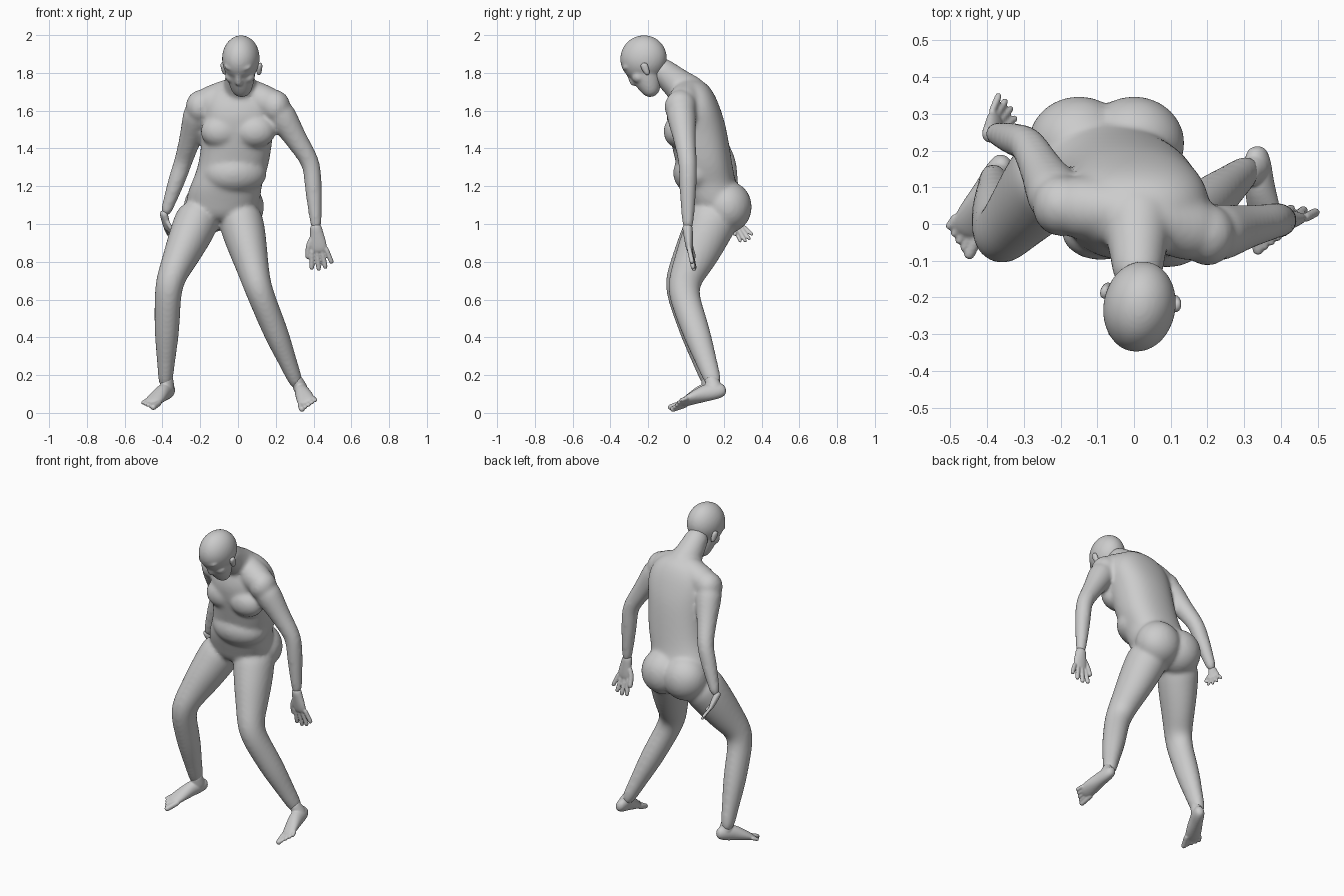
import bpy
import bmesh
import math
from mathutils import Matrix, Vector

default_cube = bpy.data.objects.get("Cube")
if default_cube:
    bpy.data.objects.remove(default_cube, do_unlink=True)

# One plain colour for the whole figure
skin = bpy.data.materials.new("plain grey")
skin.use_nodes = True
grey = (0.6, 0.6, 0.6, 1)
skin.diffuse_color = grey
skin.node_tree.nodes["Principled BSDF"].inputs["Base Color"].default_value = grey

SIDES = 16
ACROSS = Vector((1, 0, 0))
UP = Vector((0, 0, 1))


def ring(bm, centre, across, through, width, depth, fullness=1):
    """Rounded loop of vertices; a fullness below one squares it off."""
    corners = []
    for step in range(SIDES):
        angle = math.tau * step / SIDES
        out, back = (math.copysign(abs(part) ** fullness, part) for part in (math.cos(angle), math.sin(angle)))
        corners.append(bm.verts.new(centre + across * width * out + through * depth * back))
    return corners


def skin_rings(bm, rings):
    """Closed tube through a list of rings."""
    for lower, upper in zip(rings, rings[1:]):
        for here in range(SIDES):
            after = (here + 1) % SIDES
            bm.faces.new((lower[here], lower[after], upper[after], upper[here]))
    bm.faces.new(reversed(rings[0]))
    bm.faces.new(rings[-1])


def limb(bm, joints, widths, depths=None):
    """Tube along straight bones, its thickness given at even steps along them."""
    joints = [Vector(joint) for joint in joints]
    bones = len(joints) - 1
    steps = len(widths) - 1
    centres = []
    for step in range(steps + 1):
        place = bones * step / steps
        bone = min(int(place), bones - 1)
        centres.append(joints[bone].lerp(joints[bone + 1], place - bone))
    rings = []
    for step, (centre, width, depth) in enumerate(zip(centres, widths, depths or widths)):
        along = (centres[min(step + 1, steps)] - centres[max(step - 1, 0)]).normalized()
        across = (ACROSS - along * ACROSS.dot(along)).normalized()
        rings.append(ring(bm, centre, across, along.cross(across), width, depth))
    skin_rings(bm, rings)


def blob(bm, centre, radii):
    shape = Matrix.Translation(centre) @ Matrix.Diagonal(radii).to_4x4()
    bmesh.ops.create_icosphere(bm, subdivisions=3, radius=1, matrix=shape)


def frame(origin, forward, side, scale=1):
    """Placement with local x to the side, y forward and z upward."""
    forward = Vector(forward).normalized()
    side = Vector(side)
    side = (side - forward * side.dot(forward)).normalized()
    upward = side.cross(forward)
    if upward.z < 0:
        upward.negate()
    turn = Matrix((side, forward, upward)).transposed().to_4x4()
    return Matrix.Translation(origin) @ turn @ Matrix.Scale(scale, 4)


def fuse(name, bm, detail, placement=Matrix(), softness=4):
    """Blend overlapping shells into one soft skin."""
    bm.transform(placement)
    bmesh.ops.recalc_face_normals(bm, faces=bm.faces)
    mesh = bpy.data.meshes.new(name)
    bm.to_mesh(mesh)
    bm.free()
    mesh.materials.append(skin)
    part = bpy.data.objects.new(name, mesh)
    bpy.context.collection.objects.link(part)
    rounding = part.modifiers.new("rounding", 'SUBSURF')
    rounding.levels = rounding.render_levels = 2
    blend = part.modifiers.new("blend", 'REMESH')
    blend.mode = 'VOXEL'
    blend.voxel_size = detail
    blend.use_smooth_shade = True
    soften = part.modifiers.new("soften", 'SMOOTH')
    soften.iterations = softness


# Torso: level sections of centre, half width and half depth, hips to neck
body = bmesh.new()
sections = []
for centre, width, depth in (
        ((-.1, .16, 1), .13, .12),
        ((-.08, .17, 1.1), .21, .16),
        ((-.07, .12, 1.2), .19, .15),
        ((-.02, .1, 1.3), .19, .15),
        ((0, .06, 1.5), .19, .16),
        ((.01, .04, 1.6), .21, .15),
        ((.01, .04, 1.7), .18, .11),
        ((.01, .02, 1.77), .08, .07)):
    sections.append(ring(body, Vector(centre), ACROSS, ACROSS.cross(UP), width, depth, .85))
skin_rings(body, sections)
limb(body, [(.01, .05, 1.66), (.01, -.17, 1.85)], (.12, .09, .075, .065))

# Belly, chest and seat
blob(body, (-.025, .06, 1.27), (.18, .13, .12))
for side in (-1, 1):
    blob(body, (side * .09, -.03 - side * .01, 1.49), (.11, .08, .09))
    blob(body, (side * .075 - .075, .22, 1.09), (.14, .13, .14))

# Arms: shoulder, elbow, wrist, with a sloping muscle from the neck
neck_base = (.01, .03, 1.71)
left_arm = [(.2, -.03, 1.62), (.39, .01, 1.32), (.415, .01, .96)]
right_arm = [(-.2, .05, 1.62), (-.29, .22, 1.33), (-.39, .25, 1.04)]
for arm in (left_arm, right_arm):
    limb(body, arm, (.085, .077, .063, .055, .049, .048, .043, .035, .028))
    limb(body, [neck_base, arm[0]], (.08, .085, .09, .085))
    blob(body, arm[0], (.078, .085, .09))

# Legs: hip, knee, ankle
left_leg = [(0, .17, 1.08), (.105, -.025, .66), (.325, .16, .12)]
right_leg = [(-.19, .17, 1.08), (-.37, -.04, .68), (-.385, .14, .12)]
for leg in (left_leg, right_leg):
    limb(body, leg, (.12, .12, .105, .087, .074, .07, .066, .046, .038),
         (.14, .13, .12, .1, .086, .079, .073, .055, .044))
fuse("body", body, .011, softness=10)

# Head, bowed and turned a little; local y is the way it faces
head_place = frame((.015, -.225, 1.876), (-.16, -.8, -.62), (-1, .16, 0))
head = bmesh.new()
blob(head, (0, 0, 0), (.1, .127, .124))
limb(head, [(0, .08, -.195), (0, .02, 0)], (.04, .066, .08, .088), (.035, .066, .085, .1))
limb(head, [(0, .1, .02), (0, .125, -.09)], (.014, .016, .022), (.016, .018, .02))
blob(head, (0, .09, .015), (.075, .032, .022))
blob(head, (0, .095, -.14), (.036, .022, .026))
for side in (-1, 1):
    blob(head, (side * .045, .07, -.065), (.035, .038, .035))
fuse("head", head, .007, head_place, softness=6)

for name, side in (("right_ear", 1), ("left_ear", -1)):
    ear = bmesh.new()
    limb(ear, [(side * .09, .02, -.095), (side * .102, 0, -.025)], (.012, .014, .015, .012), (.01, .018, .022, .018))
    fuse(name, ear, .005, head_place)


def hand(name, placement, curl):
    """Palm, four fingers and a thumb; local y to the tips, x to the thumb."""
    bm = bmesh.new()
    limb(bm, [(0, -.04, 0), (0, .1, 0)], (.026, .03, .039, .037), (.026, .022, .019, .013))
    for finger, length in enumerate((.08, .09, .085, .065)):
        root = Vector((.03 - .02 * finger, .075, 0))
        tip = root + Vector((root.x * .6, length + .015, curl))
        limb(bm, [root, tip], [.011] * 5)
    limb(bm, [(.02, .02, 0), (.045, .06, 0), (.058, .12, curl)], [.013] * 5)
    fuse(name, bm, .005, placement)


hand("left_hand", frame(left_arm[-1], (.15, .1, -1), (-1, .1, -.1), 1.18), .01)
hand("right_hand", frame(right_arm[-1], (.2, .42, -.8), (.4, -.7, -.2), .9), .02)


def foot(name, heel, toe, outer):
    """Heel, ankle, arch and five toes; local y to the toes, x to the little toe."""
    bm = bmesh.new()
    limb(bm, [(0, -.015, 0), (0, .09, .015), (0, .25, -.008)],
         (.025, .038, .039, .05, .046), (.032, .046, .05, .032, .013))
    limb(bm, [(0, .045, 0), (0, .045, .1)], (.038, .038, .033, .028), (.044, .044, .038, .03))
    for digit in range(5):
        spread = .0195 * digit - .036
        tip = (spread * 1.1, .3 - .013 * digit, -.01)
        limb(bm, [(spread, .2, -.005), tip], [.011 if digit else .016] * 5)
    fuse(name, bm, .005, frame(heel, Vector(toe) - Vector(heel), outer))


foot("left_foot", (.335, .2, .12), (.37, -.07, .045), (1, 0, .45))
foot("right_foot", (-.355, .175, .12), (-.49, -.08, .04), (-1, 0, 0))
